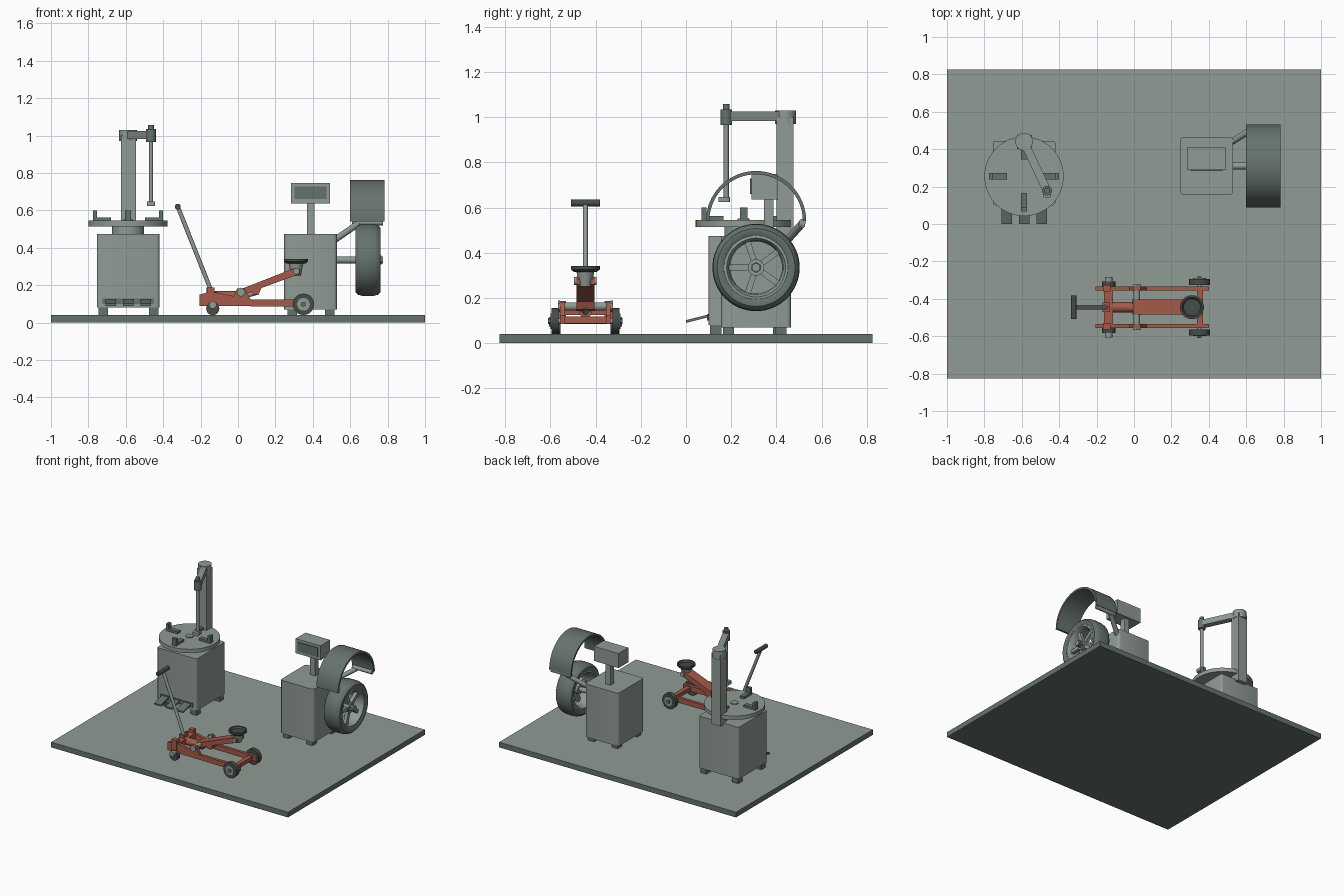
import bpy, bmesh
from math import pi, sin, cos, radians
from mathutils import Vector, Matrix

cube = bpy.data.objects.get("Cube")
if cube:
    bpy.data.objects.remove(cube, do_unlink=True)


def material(name, rgb):
    m = bpy.data.materials.new(name)
    m.use_nodes = True
    m.diffuse_color = (*rgb, 1)
    m.node_tree.nodes["Principled BSDF"].inputs["Base Color"].default_value = (*rgb, 1)
    return m


GREY = material("light_grey", (0.28, 0.325, 0.30))
GREEN = material("grey_green", (0.13, 0.17, 0.147))
DARK = material("dark_rubber", (0.06, 0.072, 0.066))
RED = material("jack_red", (0.37, 0.105, 0.068))


def finish(name, bm, mat, smooth=True):
    bmesh.ops.recalc_face_normals(bm, faces=bm.faces)
    me = bpy.data.meshes.new(name)
    bm.to_mesh(me)
    bm.free()
    me.materials.append(mat)
    ob = bpy.data.objects.new(name, me)
    bpy.context.collection.objects.link(ob)
    if smooth:
        bpy.ops.object.select_all(action="DESELECT")
        bpy.context.view_layer.objects.active = ob
        ob.select_set(True)
        bpy.ops.object.shade_smooth_by_angle(angle=radians(35))
    return ob


def box(name, x, y, z, mat, bevel=0):
    """Box from (low, high) ranges, with optional cut vertical corners."""
    bm = bmesh.new()
    bmesh.ops.create_cube(bm, size=1)
    for v in bm.verts:
        v.co = [r[0] if c < 0 else r[1] for c, r in zip(v.co, (x, y, z))]
    if bevel:
        edges = [e for e in bm.edges if abs(e.verts[0].co.z - e.verts[1].co.z) > 0.01]
        bmesh.ops.bevel(bm, geom=edges, offset=bevel, segments=3, profile=0.5, affect="EDGES")
    return finish(name, bm, mat, bool(bevel))


def rod(name, a, b, r, mat, r2=None, sides=24):
    """Cylinder or cone from point a to point b."""
    a, b = Vector(a), Vector(b)
    d = b - a
    bm = bmesh.new()
    turn = d.to_track_quat("Z", "Y").to_matrix().to_4x4()
    bmesh.ops.create_cone(bm, cap_ends=True, segments=sides, radius1=r, radius2=r if r2 is None else r2,
                          depth=d.length, matrix=Matrix.Translation((a + b) / 2) @ turn)
    return finish(name, bm, mat)


def prism(name, points, y0, y1, mat):
    """Side profile in x and z, extruded along y."""
    bm = bmesh.new()
    face = bm.faces.new([bm.verts.new((x, y0, z)) for x, z in points])
    new = bmesh.ops.extrude_face_region(bm, geom=[face])["geom"]
    bmesh.ops.translate(bm, vec=(0, y1 - y0, 0), verts=[g for g in new if isinstance(g, bmesh.types.BMVert)])
    return finish(name, bm, mat, False)


def lathe(name, profile, centre, axis, mat, sides=48):
    """Closed ring profile of (radius, along) pairs, spun about an axis."""
    bm = bmesh.new()
    turn = Vector(axis).to_track_quat("Z", "Y").to_matrix()
    rings = []
    for i in range(sides):
        t = 2 * pi * i / sides
        rings.append([bm.verts.new(Vector(centre) + turn @ Vector((r * cos(t), r * sin(t), h))) for r, h in profile])
    n = len(profile)
    for i in range(sides):
        a, b = rings[i], rings[(i + 1) % sides]
        for j in range(n):
            k = (j + 1) % n
            bm.faces.new((a[j], a[k], b[k], b[j]))
    return finish(name, bm, mat)


# Floor slab with a lighter top
floor = box("floor_slab", (-1, 1), (-0.825, 0.825), (0, 0.04), GREEN)
floor.data.materials.append(GREY)
for p in floor.data.polygons:
    p.material_index = 1 if p.normal.z > 0.5 else 0


def feet(name, x, y, top):
    for i, fx in enumerate(x):
        for j, fy in enumerate(y):
            box(f"{name}_{i}{j}", (fx, fx + 0.05), (fy, fy + 0.05), (0.04, top), GREEN)


# Tyre changer cabinet, turntable and jaws
TX, TY = -0.588, 0.255
box("changer_cabinet", (-0.755, -0.42), (0.10, 0.445), (0.08, 0.475), GREY, 0.015)
feet("changer_foot", (-0.745, -0.475), (0.107, 0.385), 0.08)
rod("turntable_neck", (TX, TY, 0.47), (TX, TY, 0.52), 0.085, GREY, sides=40)
rod("turntable", (TX, TY, 0.515), (TX, TY, 0.545), 0.212, GREY, sides=64)
rod("turntable_boss", (TX, TY, 0.545), (TX, TY, 0.552), 0.027, GREY)
for i in range(4):
    outline = [(0.09, 0.545), (0.187, 0.545), (0.187, 0.6), (0.165, 0.6), (0.165, 0.562), (0.09, 0.562)]
    jaw = prism(f"jaw_{i}", outline, -0.017, 0.017, GREEN)
    jaw.data.transform(Matrix.Translation((TX, TY, 0)) @ Matrix.Rotation(i * pi / 2, 4, "Z"))

# Foot pedals
box("pedal_plate", (-0.725, -0.45), (0.092, 0.10), (0.10, 0.13), GREEN)
for i in range(3):
    x = -0.68 + i * 0.094
    pedal = box(f"pedal_{i}", (x - 0.028, x + 0.028), (0, 0.11), (0.09, 0.102), GREEN)
    for v in pedal.data.vertices:
        v.co.z += 0.25 * v.co.y

# Column, swing arm and mounting tool
HX, HY = -0.465, 0.178
box("column", (-0.626, -0.546), (0.40, 0.475), (0.46, 1.0), GREY)
rod("column_cap", (TX, 0.44, 0.97), (TX, 0.44, 1.03), 0.047, GREY, sides=32)
arm = box("swing_arm", (-0.022, 0.022), (0, 0.29), (0.983, 1.026), GREY)
reach = Vector((HX - TX, HY - 0.44, 0))
arm.data.transform(Matrix.Translation((TX, 0.44, 0)) @ Vector((0, 1, 0)).rotation_difference(reach).to_matrix().to_4x4())
rod("arm_hub", (HX, HY, 0.965), (HX, HY, 1.035), 0.026, GREEN)
rod("arm_hub_cap", (HX, HY, 1.03), (HX, HY, 1.058), 0.015, GREEN)
rod("tool_shaft", (HX, HY, 0.63), (HX, HY, 0.97), 0.0115, GREY)
box("tool_head", (HX - 0.022, HX + 0.022), (HY - 0.035, HY + 0.016), (0.625, 0.648), GREY, 0.006)

# Wheel balancer cabinet and display
box("balancer_cabinet", (0.247, 0.53), (0.155, 0.465), (0.07, 0.475), GREY, 0.02)
feet("balancer_foot", (0.265, 0.465), (0.163, 0.395), 0.07)
box("display_post", (0.368, 0.41), (0.345, 0.387), (0.47, 0.65), GREY)
box("display_case", (0.284, 0.492), (0.29, 0.408), (0.637, 0.748), GREY)
box("display_screen", (0.303, 0.474), (0.284, 0.291), (0.66, 0.728), GREEN)

# Mounted wheel
WC = Vector((0.695, 0.31, 0.335))
tyre = [(0.138, -0.058), (0.155, -0.068), (0.172, -0.067), (0.185, -0.055), (0.191, -0.035), (0.193, 0),
        (0.191, 0.035), (0.185, 0.055), (0.172, 0.067), (0.155, 0.068), (0.138, 0.058)]
lathe("tyre", tyre, WC, (1, 0, 0), GREEN, 64)
rim = [(0.142, -0.06), (0.142, 0.06), (0.13, 0.062), (0.12, 0.045), (0.115, 0), (0.12, -0.045), (0.13, -0.062)]
lathe("wheel_rim", rim, WC, (1, 0, 0), GREY, 64)
for i in range(5):
    spoke = box(f"spoke_{i}", (0.01, 0.036), (0.02, 0.122), (-0.013, 0.013), GREY)
    spoke.data.transform(Matrix.Translation(WC) @ Matrix.Rotation(radians(36 + 72 * i), 4, "X"))
rod("wheel_hub", WC - Vector((0.02, 0, 0)), WC + Vector((0.045, 0, 0)), 0.036, GREY)
rod("balancer_shaft", (0.52, 0.31, 0.335), (0.775, 0.31, 0.335), 0.018, GREY)
rod("wheel_nut", WC + Vector((0.045, 0, 0)), WC + Vector((0.073, 0, 0)), 0.024, GREEN, sides=6)

# Curved wheel guard and its support
bm = bmesh.new()
sections = []
for i in range(33):
    t = pi * i / 32
    sections.append([bm.verts.new((x, 0.31 + r * cos(t), 0.54 + r * sin(t)))
                     for x, r in ((0.6, 0.207), (0.6, 0.222), (0.783, 0.222), (0.783, 0.207))])
for a, b in zip(sections, sections[1:]):
    for j in range(4):
        k = (j + 1) % 4
        bm.faces.new((a[j], a[k], b[k], b[j]))
bm.faces.new(sections[0])
bm.faces.new(sections[-1])
finish("wheel_guard", bm, GREEN)
rod("guard_arm", (0.50, 0.425, 0.43), (0.64, 0.512, 0.527), 0.017, GREY)
rod("guard_bar", (0.61, 0.515, 0.535), (0.775, 0.515, 0.535), 0.015, GREY)

# Trolley jack frame
JY = -0.445
rail = [(-0.205, 0.09), (-0.205, 0.15), (-0.17, 0.16), (-0.11, 0.16), (0.06, 0.125), (0.40, 0.125), (0.40, 0.085)]
for side, s in (("left", 1), ("right", -1)):
    edge = sorted((JY + s * 0.09, JY + s * 0.112))
    prism(f"{side}_rail", rail, *edge, RED)
    box(f"{side}_rear_post", (-0.165, -0.125), sorted((JY + s * 0.085, JY + s * 0.12)), (0.085, 0.187), RED)
    # Front wheel, rear caster and their hubs
    front = Vector((0.35, JY + s * 0.135, 0.098))
    rear = Vector((-0.135, JY + s * 0.124, 0.075))
    out = Vector((0, s, 0))
    rod(f"{side}_front_wheel", front - out * 0.016, front + out * 0.016, 0.057, DARK, sides=40)
    rod(f"{side}_front_disc", front + out * 0.015, front + out * 0.02, 0.034, GREY)
    rod(f"{side}_front_nut", front + out * 0.02, front + out * 0.03, 0.014, GREEN, sides=6)
    rod(f"{side}_caster", rear - out * 0.014, rear + out * 0.014, 0.035, DARK, sides=32)
    rod(f"{side}_caster_hub", rear + out * 0.013 + Vector((0, 0, 0.02)), rear + out * 0.038 + Vector((0, 0, 0.02)), 0.02, GREY)
    rod(f"{side}_pivot_nut", (0.015, JY + s * 0.112, 0.163), (0.015, JY + s * 0.122, 0.163), 0.025, GREY, sides=6)
    prism(f"{side}_pivot_lug", [(-0.03, 0.13), (-0.005, 0.182), (0.035, 0.182), (0.07, 0.12)], *edge, RED)
box("rear_crossbar", (-0.16, -0.112), (JY - 0.095, JY + 0.095), (0.125, 0.165), RED)
box("front_crossbar", (0.337, 0.37), (JY - 0.095, JY + 0.095), (0.088, 0.118), RED)
rod("front_axle", (0.35, JY - 0.13, 0.098), (0.35, JY + 0.13, 0.098), 0.012, GREY)
rod("pivot_shaft", (0.015, JY - 0.115, 0.163), (0.015, JY + 0.115, 0.163), 0.018, GREY)
rod("hydraulic_body", (-0.135, JY, 0.14), (0.02, JY, 0.14), 0.028, RED)
rod("hydraulic_ram", (0.02, JY, 0.14), (0.11, JY, 0.165), 0.014, GREY)

# Lift arm and saddle
lift = [(-0.008, 0.15), (-0.005, 0.178), (0.03, 0.185), (0.31, 0.295), (0.33, 0.285), (0.328, 0.26),
        (0.125, 0.185), (0.11, 0.15), (0.085, 0.15), (0.07, 0.165), (0.03, 0.142)]
prism("lift_arm", lift, JY - 0.04, JY + 0.04, RED)
rod("arm_tip_pin", (0.312, JY - 0.05, 0.275), (0.312, JY + 0.05, 0.275), 0.017, GREY)
rod("saddle_neck", (0.31, JY, 0.25), (0.31, JY, 0.32), 0.026, GREY, r2=0.04)
saddle = [(0.002, 0), (0.05, 0), (0.064, 0.012), (0.064, 0.026), (0.053, 0.026), (0.045, 0.013), (0.002, 0.013)]
lathe("saddle", saddle, (0.31, JY, 0.315), (0, 0, 1), DARK, 40)

# Pump handle
box("handle_socket", (-0.168, -0.128), (JY - 0.026, JY + 0.026), (0.13, 0.188), RED)
rod("handle", (-0.143, JY, 0.17), (-0.322, JY, 0.62), 0.0115, GREY)
rod("handle_grip", (-0.322, JY - 0.064, 0.62), (-0.322, JY + 0.064, 0.62), 0.0155, DARK)
